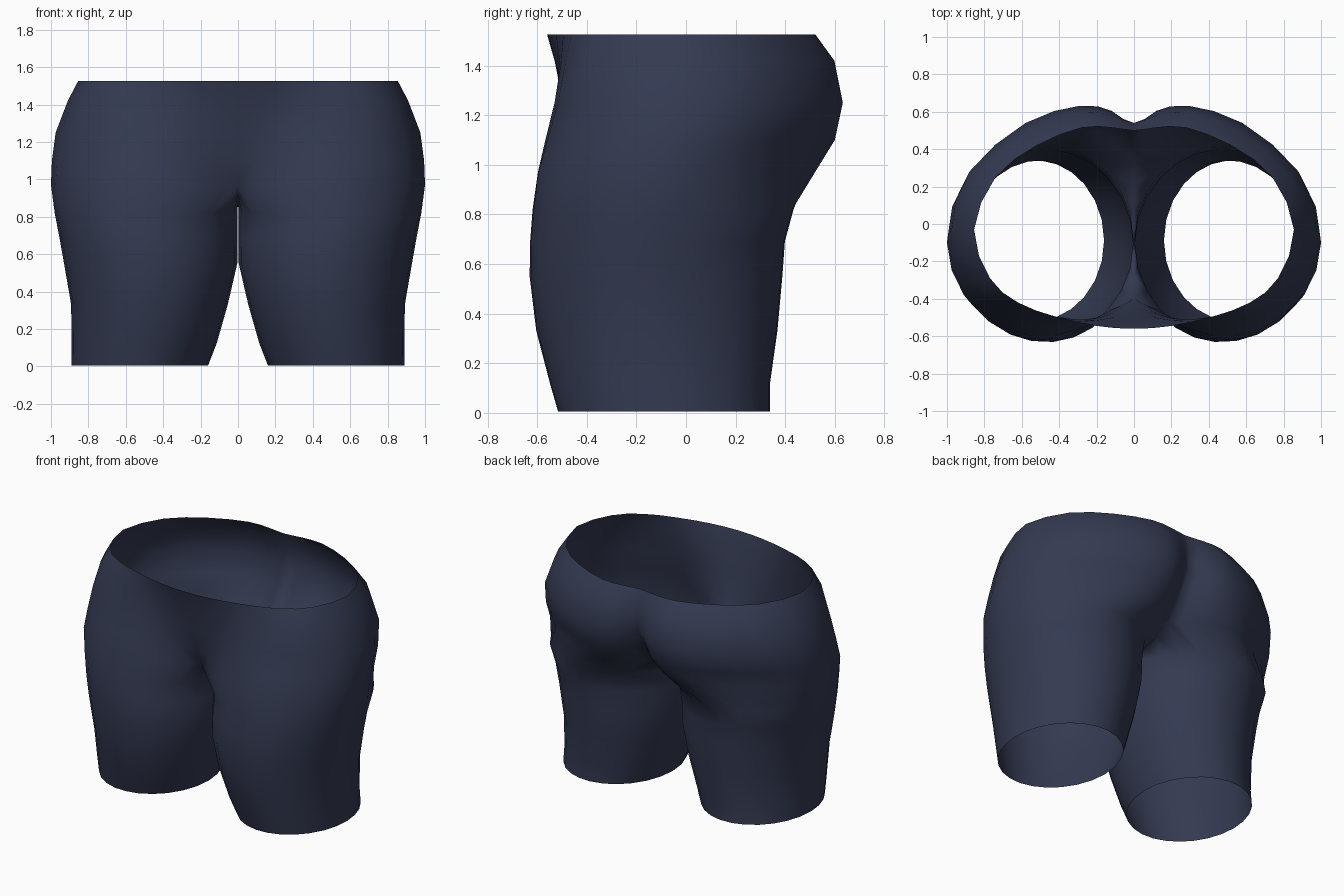
import bpy, bmesh, math
from mathutils import Vector

if "Cube" in bpy.data.objects:
    bpy.data.objects.remove(bpy.data.objects["Cube"])

# Half outlines of the hips, front centre -> side -> back centre
HIPS = [
    (1.525, [(0, -.56), (.2, -.545), (.42, -.495), (.62, -.42), (.77, -.29), (.855, -.03),
             (.74, .25), (.52, .42), (.28, .515), (.12, .515), (0, .50)]),
    (1.42, [(0, -.53), (.2, -.515), (.42, -.503), (.66, -.45), (.83, -.31), (.91, -.03),
            (.82, .27), (.57, .485), (.29, .597), (.12, .58), (0, .54)]),
    (1.25, [(0, -.495), (.2, -.505), (.42, -.53), (.68, -.48), (.88, -.32), (.975, -.03),
            (.88, .28), (.58, .54), (.29, .632), (.12, .605), (0, .53)]),
    (1.1, [(0, -.455), (.2, -.5), (.42, -.567), (.68, -.52), (.9, -.35), (.995, -.06),
           (.9, .24), (.6, .49), (.3, .6), (.12, .55), (0, .44)]),
    (.97, [(0, -.40), (.16, -.5), (.42, -.597), (.68, -.56), (.91, -.38), (1, -.1),
           (.91, .18), (.62, .41), (.33, .52), (.12, .44), (0, .34)]),
]
# Leg rings: z, inner x, outer x, front y, back y
LEGS = [
    (.82, .004, .98, -.62, .435), (.69, .004, .955, -.63, .40), (.55, .004, .93, -.632, .39),
    (.33, .055, .892, -.605, .37), (.12, .115, .89, -.55, .34), (.005, .16, .89, -.517, .34),
]
INNER = 5  # points along the inside of the thigh


def smooth_outline(pts):
    """Double the points of an outline with a Catmull-Rom spline."""
    p = [Vector(q) for q in pts]
    ext = [Vector((-p[1].x, p[1].y))] + p + [Vector((-p[-2].x, p[-2].y))]
    out = []
    for i in range(1, len(p)):
        a, b, c, d = ext[i - 1:i + 3]
        out += [b, (9 * (b + c) - a - d) / 16]
    return out + [p[-1]]


def leg_ring(z, xi, xo, yf, yb, outer):
    cx, rx = (xi + xo) / 2, (xo - xi) / 2
    cy, ry = (yf + yb) / 2, (yb - yf) / 2
    angles = [-135 + 270 * j / (outer - 1) for j in range(outer)]
    angles += [135 + 90 * (k + 1) / (INNER + 1) for k in range(INNER)]
    return [(cx + rx * math.cos(math.radians(a)), cy + ry * math.sin(math.radians(a)), z)
            for a in angles]


bm = bmesh.new()


def bridge(upper, lower, closed):
    n = len(upper)
    for j in range(n if closed else n - 1):
        k = (j + 1) % n
        bm.faces.new((lower[j], lower[k], upper[k], upper[j]))


# Hips
rings = []
for z, pts in HIPS:
    rings.append([bm.verts.new((p.x, p.y, z)) for p in smooth_outline(pts)])
for a, b in zip(rings, rings[1:]):
    bridge(a, b, False)

# Crotch seam closes the last hip outline into a leg ring
top = rings[-1]
outer = len(top)
for k in range(INNER):
    t = (k + 1) / (INNER + 1)
    y = .34 * (1 - t) - .40 * t
    top.append(bm.verts.new((0, y, .97 - .1 * math.sin(math.pi * t))))

# Leg
for spec in LEGS:
    ring = [bm.verts.new(co) for co in leg_ring(*spec, outer)]
    bridge(top, ring, True)
    top = ring

mesh = bpy.data.meshes.new("shorts")
bm.to_mesh(mesh)
bm.free()
shorts = bpy.data.objects.new("shorts", mesh)
bpy.context.collection.objects.link(shorts)

# Fabric colour
navy = bpy.data.materials.new("navy fabric")
navy.diffuse_color = (.034, .042, .083, 1)
navy.use_nodes = True
navy.node_tree.nodes["Principled BSDF"].inputs["Base Color"].default_value = navy.diffuse_color
mesh.materials.append(navy)

# Other half
mirror = shorts.modifiers.new("mirror", 'MIRROR')
mirror.use_axis[0] = True
mirror.use_clip = True
mirror.merge_threshold = .001

bpy.context.view_layer.objects.active = shorts
shorts.select_set(True)
bpy.ops.object.shade_smooth_by_angle(angle=math.radians(50))
